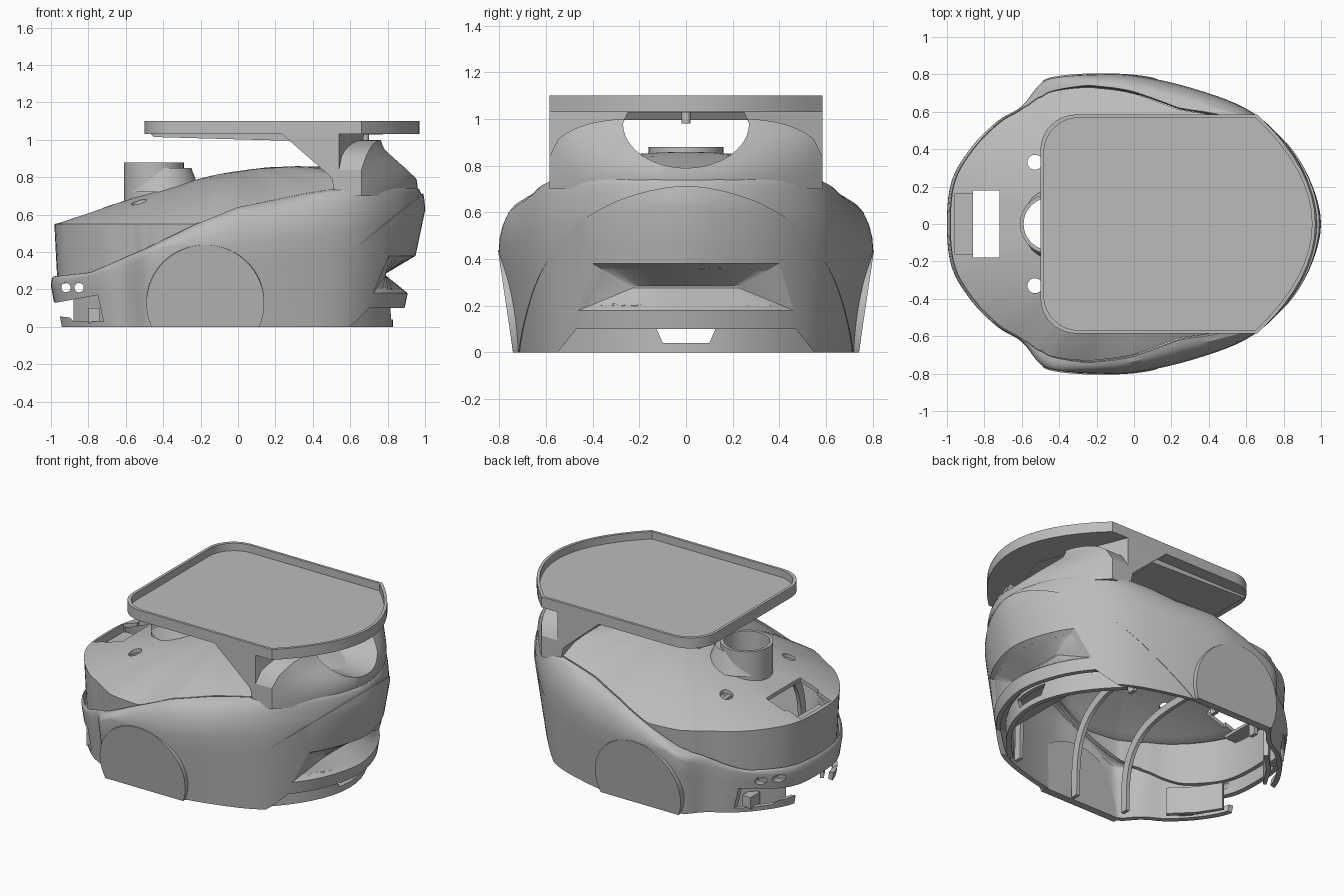
import bpy, bmesh, math
from mathutils import Vector, Matrix

if "Cube" in bpy.data.objects:
    bpy.data.objects.remove(bpy.data.objects["Cube"], do_unlink=True)

grey = bpy.data.materials.new("plain grey")
grey.use_nodes = True
grey.diffuse_color = (0.5, 0.5, 0.5, 1)
grey.node_tree.nodes["Principled BSDF"].inputs["Base Color"].default_value = (0.5, 0.5, 0.5, 1)


def make(name, bm):
    bmesh.ops.recalc_face_normals(bm, faces=bm.faces[:])
    mesh = bpy.data.meshes.new(name)
    bm.to_mesh(mesh)
    bm.free()
    ob = bpy.data.objects.new(name, mesh)
    bpy.context.collection.objects.link(ob)
    mesh.materials.append(grey)
    return ob


def loft(rings, caps=True):
    bm = bmesh.new()
    rows = [[bm.verts.new(p) for p in r] for r in rings]
    n = len(rows[0])
    for a, b in zip(rows, rows[1:]):
        for i in range(n):
            j = (i + 1) % n
            bm.faces.new((a[i], a[j], b[j], b[i]))
    if caps:
        bm.faces.new(rows[0])
        bm.faces.new(rows[-1])
    return bm


def box(name, x, y, z):
    bm = bmesh.new()
    bmesh.ops.create_cube(bm, size=1)
    for v in bm.verts:
        v.co = [r[0] + (r[1] - r[0]) * (c + 0.5) for r, c in zip((x, y, z), v.co)]
    return make(name, bm)


def tube(name, place, radius, depth, turn=Matrix(), radius2=None):
    bm = bmesh.new()
    bmesh.ops.create_cone(bm, cap_ends=True, segments=48, radius1=radius,
                          radius2=radius if radius2 is None else radius2, depth=depth,
                          matrix=Matrix.Translation(place) @ turn)
    return make(name, bm)


def apply_mod(ob, kind, **settings):
    mod = ob.modifiers.new(kind, kind)
    for key, value in settings.items():
        setattr(mod, key, value)
    bpy.context.view_layer.objects.active = ob
    bpy.ops.object.modifier_apply(modifier=mod.name)


def cut(targets, cutter):
    for ob in targets:
        apply_mod(ob, "BOOLEAN", object=cutter, operation="DIFFERENCE", solver="EXACT")
    bpy.data.objects.remove(cutter, do_unlink=True)


def table(pairs, x):
    if x <= pairs[0][0]:
        return pairs[0][1]
    for (a, p), (b, q) in zip(pairs, pairs[1:]):
        if x <= b:
            return p + (q - p) * (x - a) / (b - a)
    return pairs[-1][1]


def closed_spline(pts, steps=5):
    out, n = [], len(pts)
    for i in range(n):
        a, b, c, d = (Vector(pts[(i + k) % n]) for k in (-1, 0, 1, 2))
        for s in range(steps):
            t = s / steps
            out.append(0.5 * (2 * b + (c - a) * t + (2 * a - 5 * b + 4 * c - d) * t ** 2
                              + (3 * b - a - 3 * c + d) * t ** 3))
    return out


# Body outline and its height rules
half = [(-1, 0), (-.975, .23), (-.87, .41), (-.73, .55), (-.6, .63), (-.5, .75), (-.4, .785),
        (-.2, .8), (0, .795), (.3, .73), (.6, .62), (.8, .46), (.94, .25), (1.005, 0)]
outline = closed_spline(half + [(x, -y) for x, y in half[-2:0:-1]])
MID = [(-1, .22), (-.6, .32), (-.4, .43), (0, .44), (.5, .5), (1, .62)]
SHOULDER = [(-1, .27), (-.8, .29), (-.5, .42), (-.25, .54), (0, .64), (.4, .72), (.7, .76), (1, .74)]
TOP_Y = [(-.6, .99), (-.5, .91), (-.25, .93), (0, .89), (.25, .83), (.5, .87), (.8, .95), (1, .97)]
LOW_Y = [(-.6, .97), (-.4, .92), (.3, .93), (1, .95)]
CREST = [(-.97, .56), (-.7, .65), (-.4, .74), (-.1, .82), (.2, .86), (.5, .87), (1, .78)]
PANEL = .995


def low(p):
    return Vector((p.x * (.96 if p.x < 0 else 1 - .13 * p.x), p.y * table(LOW_Y, p.x), 0))


def mid(p):
    return Vector((p.x, p.y, table(MID, p.x)))


def top(p):
    return Vector((p.x * (.985 if p.x < 0 else 1 - .025 * p.x), p.y * table(TOP_Y, p.x),
                   table(SHOULDER, p.x)))


def bulge(p, u):
    a, b = mid(p), top(p)
    k = 1 - math.cos(u * math.pi / 2)
    return Vector((a.x + (b.x - a.x) * k, a.y + (b.y - a.y) * k,
                   a.z + (b.z - a.z) * math.sin(u * math.pi / 2)))


def rear_x(y, z):
    pts = [low(p).lerp(mid(p), z / mid(p).z) * PANEL for p in outline if p.x > .4]
    return table(sorted((q.y, q.x) for q in pts), y)


def body_half(name, keep_front, inset, lip):
    rings = [[low(p).lerp(mid(p), t / 4) for p in outline] for t in range(4)]
    rings += [[bulge(p, u / 5) for p in outline] for u in range(6)]
    bm = loft(rings, caps=False)
    shift = Vector((.01, 0, -.012)) if keep_front else Vector()
    bmesh.ops.bisect_plane(bm, geom=bm.verts[:] + bm.edges[:] + bm.faces[:],
                           plane_co=Vector((.1, 0, 0)) + shift, plane_no=(-.7, 0, .88),
                           clear_inner=keep_front, clear_outer=not keep_front)
    for v in bm.verts:
        v.co.x = v.co.x * inset - lip * max(v.co.x, 0) ** 2
        v.co.y *= inset
    ob = make(name, bm)
    apply_mod(ob, "SOLIDIFY", thickness=.03, offset=-1)
    return ob


# The rear panel stands slightly proud of the shell above it
side_shell = body_half("side_shell", True, 1, .018)
rear_panel = body_half("rear_panel", False, PANEL, 0)

# Domed lid whose front wall leans in below the rim
tops = [top(p) for p in outline]
base = [Vector((q.x * .98, q.y * .98, q.z)) for q in tops]
rim = []
for q in tops:
    wide = .985 + .012 * min(max((.55 - q.z) / .1, 0), 1)
    rim.append(Vector((q.x * wide, q.y * wide, max(q.z, .55))))
lid_rings = [[q - Vector((0, 0, .04)) for q in base], rim]
for s in (.97, .92, .84, .74, .62, .48, .32, .16, .04):
    lid_rings.append([Vector((q.x * s, q.y * s, table(CREST, q.x * s)
                              - max(table(CREST, q.x) - q.z, 0) * s * s)) for q in rim])
bm = loft(lid_rings, caps=False)
bm.faces.new([v for v in bm.verts if v.is_boundary and math.hypot(v.co.x, v.co.y) < .1])
lid = make("lid", bm)
apply_mod(lid, "SOLIDIFY", thickness=.025, offset=-1)

# Sensor tower
tower = tube("sensor_tower", (-.45, 0, .775), .16, .21)
tower_foot = tube("tower_foot", (-.4, 0, .785), .2, .13, radius2=.15)
cut([lid, tower, tower_foot], tube("tower_bore", (-.45, 0, .75), .14, .6))

# Lid openings
for side in (-1, 1):
    cut([lid], tube("lid_hole", (-.53, .33 * side, .7), .04, .4))
cut([lid], box("slot_cutter", (-.86, -.72), (-.18, .18), (.42, .9)))
cut([lid], box("recess_cutter", (-.96, -.85), (-.16, .16), (.5, .9)))
box("recess_floor", (-.96, -.86), (-.17, .17), (.48, .5))

# Front bumper openings, with a wall and bracket behind each foot window
for x in (-.92, -.85):
    cut([side_shell], tube("bumper_hole", (x, 0, .21), .025, 2, Matrix.Rotation(math.pi / 2, 4, "X")))
window = [(-.99, .06), (-.9, .05), (-.88, .03), (-.72, .03), (-.75, .17), (-.97, .13)]
cut([side_shell], make("foot_window", loft([[(x, y, z) for x, z in window] for y in (-1, 1)])))
cut([side_shell], box("front_gap", (-1.2, -.8), (-.2, .2), (-.1, .13)))
wall = [(-.88, .2), (-.79, .35), (-.66, .48), (-.64, .46), (-.77, .33), (-.86, .19)]
for side in (-1, 1):
    box("foot_bracket", (-.8, -.74), sorted((.36 * side, .46 * side)), (.02, .1))
    make("foot_wall", loft([[(x, y * side, z) for x, y in wall] for z in (0, .18)]))

# Wheel discs on the sides, trimmed at the ground
for side, name in ((1, "left_wheel_disc"), (-1, "right_wheel_disc")):
    bm = bmesh.new()
    bmesh.ops.create_cone(bm, cap_ends=True, segments=64, radius1=.315, radius2=.315, depth=.05,
                          matrix=Matrix.Translation((-.175, .735 * side, .13))
                          @ Matrix.Rotation(math.radians(90 - 8.4) * side, 4, "X"))
    bmesh.ops.bisect_plane(bm, geom=bm.verts[:] + bm.edges[:] + bm.faces[:],
                           plane_co=(0, 0, 0), plane_no=(0, 0, -1), clear_outer=True)
    bmesh.ops.holes_fill(bm, edges=[e for e in bm.edges if e.is_boundary])
    make(name, bm)

# Rear handle pocket, tapering into a housing behind the panel
ys = [i / 8 for i in range(-8, 9)]
housing = make("pocket_housing", loft(
    [[(rear_x(.5 * t, z) - .026, .5 * t, z) for t in ys] + [(.58, .5, z), (.58, -.5, z)]
     for z in (.14, .42)]))
mouth = [(.4 * t, .38) for t in ys] + [(.46 * t, .18) for t in ys[::-1]]
throat = [(.79, .23 * t, .285) for t in ys] + [(.79, .23 * t, .275) for t in ys[::-1]]
cut([rear_panel, housing], make("pocket_cutter", loft(
    [[(1.2, y, z) for y, z in mouth], [(rear_x(y, z), y, z) for y, z in mouth], throat])))

# Rear foot recess and the set-back panel in it
gap = [(-.55, -.1), (-.55, 0), (-.47, .1), (.47, .1), (.55, 0), (.55, -.1)]
cut([rear_panel], make("foot_cutter", loft([[(x, y, z) for y, z in gap] for x in (.4, 1.3)])))
plan = [(.83 - .3 * t * t, .56 * t) for t in ys] + [(.8 - .3 * t * t, .54 * t) for t in ys[::-1]]
foot_panel = make("rear_foot_panel", loft([[(x, y, z) for x, y in plan] for z in (0, .13)]))
notch = [(-.13, .11), (-.1, .04), (.1, .04), (.13, .11)]
cut([foot_panel], make("notch_cutter", loft([[(x, y, z) for y, z in notch] for x in (.5, 1)])))

# Tray collar: a flared skirt in front of upright columns, with an arched opening
SKIRT = [(.7, .95), (.77, .965), (.82, .945), (.87, .91), (.97, .79)]
COLUMN = [(.7, .52), (.8, .5), (1.03, .23)]
spans = [.585 * i / 16 for i in range(-16, 17)]


def skirt_top(y):
    return .84 + .16 * math.sqrt(1 - max((abs(y) - .25) / .335, 0) ** 2)


def collar_ring(height, depth):
    ring = [(depth(y, height(y)), y, height(y)) for y in spans]
    z = ring[0][2]
    return ring + [(table(COLUMN, z), .585, z), (table(COLUMN, z), -.585, z)]


def skirt_x(y, z):
    back = table(SKIRT, z)
    return back - (back - .66) * (y / .585) ** 2


def column_x(y, z):
    return .54 + .4 * (.585 - abs(y))


collar_rings = [collar_ring(lambda y, u=u: .7 + (skirt_top(y) - .7) * u / 6, skirt_x)
                for u in range(7)]
collar_rings += [collar_ring(skirt_top, column_x), collar_ring(lambda y: 1.035, column_x)]
collar = make("tray_collar", loft(collar_rings))
arch = [(.27 * math.cos(a * math.pi / 24), .98 + .19 * math.sin(a * math.pi / 24))
        for a in range(24, 49)] + [(.25, 1.028), (-.25, 1.028)]
cut([collar], make("arch_cutter", loft([[(x, y, z) for y, z in arch] for x in (0, 1.3)])))

# Tray with a raised rim
edge = [(-.31 - .19 * math.cos(a * math.pi / 20), .395 + .19 * math.sin(a * math.pi / 20))
        for a in range(11)]
edge += [(.97 - .31 * t * t, .585 * t) for t in ys[:7:-1]]
plan = edge + [(x, -y) for x, y in edge[-2::-1]]
inner = [(.235 + (x - .235) * .975, y * .97) for x, y in plan]
make("tray", loft([[(x, y, z) for x, y in p] for p, z in
                   ((plan, 1.03), (plan, 1.1), (inner, 1.1), (inner, 1.05))]))
wedge = [(-.47, 1.035), (-.45, 1.015), (.27, .995), (.3, 1.035)]
make("tray_underside", loft([[(x, y, z) for x, z in wedge] for y in (-.5, .5)]))
tube("tray_peg", (.68, 0, 1.01), .02, .06)

# Ribs inside the shell
for x, w, h in ((-.45, .63, .58), (-.1, .68, .66), (.45, .56, .68)):
    curve = [(math.copysign(abs(math.cos(a)) ** .6, math.cos(a)), abs(math.sin(a)) ** .6)
             for a in (i * math.pi / 24 for i in range(25))]
    rib = [(w * c, h * s) for c, s in curve] + [((w - .05) * c, (h - .05) * s) for c, s in curve[::-1]]
    make("inner_rib", loft([[(x + d, y, z) for y, z in rib] for d in (0, .025)]))

# Smooth shading with sharp edges kept
bpy.ops.object.select_all(action="DESELECT")
for ob in bpy.context.scene.objects:
    if ob.type == "MESH" and grey.name in ob.data.materials:
        ob.select_set(True)
        bpy.context.view_layer.objects.active = ob
bpy.ops.object.shade_smooth_by_angle(angle=math.radians(30))
